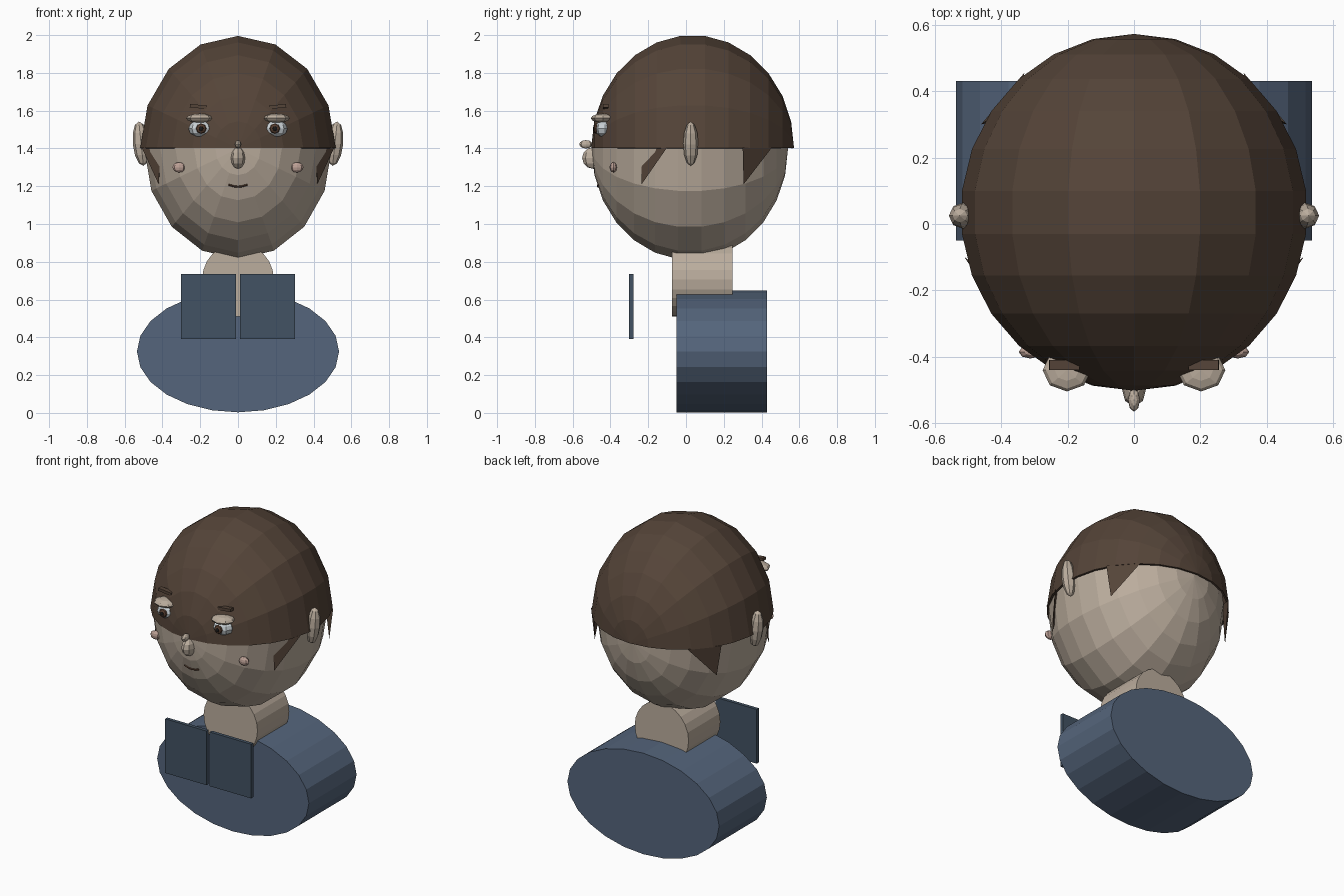
import bpy, bmesh
from math import radians
from mathutils import Matrix, Vector

if "Cube" in bpy.data.objects:
    bpy.data.objects.remove(bpy.data.objects["Cube"])


def material(name, rgb):
    m = bpy.data.materials.new(name)
    m.diffuse_color = (*rgb, 1)
    m.use_nodes = True
    m.node_tree.nodes["Principled BSDF"].inputs["Base Color"].default_value = m.diffuse_color
    return m


SKIN = material("skin", (0.5, 0.42, 0.34))
HAIR = material("hair", (0.09, 0.058, 0.04))
CLOTH = material("cloth", (0.09, 0.13, 0.2))
DARK_CLOTH = material("dark_cloth", (0.055, 0.085, 0.125))
WHITE = material("eye_white", (0.6, 0.65, 0.68))
BROWN = material("iris", (0.1, 0.05, 0.03))
BLACK = material("pupil", (0.01, 0.01, 0.01))
BLUSH = material("blush", (0.5, 0.35, 0.3))


def finish(bm, name, mat):
    bmesh.ops.recalc_face_normals(bm, faces=bm.faces)
    me = bpy.data.meshes.new(name)
    bm.to_mesh(me)
    bm.free()
    me.materials.append(mat)
    ob = bpy.data.objects.new(name, me)
    bpy.context.collection.objects.link(ob)
    return ob


def place(loc, size, rot=(0, 0, 0)):
    m = Matrix.Translation(loc)
    for a, axis in zip(rot, "XYZ"):
        m = m @ Matrix.Rotation(radians(a), 4, axis)
    return m @ Matrix.Diagonal((*size, 1))


def ball(name, loc, radii, mat, seg=8, rings=6, rot=(0, 0, 0), poles_y=False, cut=None):
    bm = bmesh.new()
    turn = Matrix.Rotation(radians(90), 4, 'X') if poles_y else Matrix()
    bmesh.ops.create_uvsphere(bm, u_segments=seg, v_segments=rings, radius=1,
                              matrix=place(loc, radii, rot) @ turn)
    if cut is not None:
        bmesh.ops.bisect_plane(bm, geom=bm.verts[:] + bm.edges[:] + bm.faces[:], dist=1e-4,
                               plane_co=(0, 0, cut), plane_no=(0, 0, 1), clear_inner=True)
    return finish(bm, name, mat)


def box(name, loc, size, mat, rot=(0, 0, 0)):
    bm = bmesh.new()
    bmesh.ops.create_cube(bm, size=1, matrix=place(loc, size, rot))
    return finish(bm, name, mat)


def barrel(name, loc, radii, depth, mat):
    # elliptical cylinder lying along y
    bm = bmesh.new()
    bmesh.ops.create_cone(bm, cap_ends=True, segments=24, radius1=1, radius2=1, depth=1,
                          matrix=place(loc, (radii[0], depth, radii[1]))
                          @ Matrix.Rotation(radians(90), 4, 'X'))
    return finish(bm, name, mat)


def spike(name, a, b, tip, mat):
    # hanging lock of hair: tetrahedron with an inner corner
    mid = (Vector(a) + Vector(b)) / 2
    bm = bmesh.new()
    vs = [bm.verts.new(p) for p in (a, b, tip, (mid.x * 0.88, mid.y, mid.z))]
    for f in ((0, 1, 2), (0, 3, 2), (1, 3, 2), (0, 1, 3)):
        bm.faces.new([vs[i] for i in f])
    return finish(bm, name, mat)


# body and neck
barrel("torso", (0, 0.19, 0.325), (0.535, 0.322), 0.48, CLOTH)
barrel("neck", (0, 0.085, 0.705), (0.19, 0.195), 0.32, SKIN)

# head and hair cap
ball("head", (0, 0.02, 1.4), (0.5, 0.52, 0.59), SKIN, 16, 13, poles_y=True)
hair = ball("hair_cap", (0, 0.035, 1.4), (0.522, 0.537, 0.6), HAIR, 16, 13,
            poles_y=True, cut=1.402)
solid = hair.modifiers.new("thickness", 'SOLIDIFY')
solid.thickness = 0.012
solid.offset = -1

# nose and its bridge
ball("nose", (0, -0.49, 1.35), (0.038, 0.06, 0.058), SKIN)
ball("nose_bridge", (0, -0.53, 1.422), (0.018, 0.035, 0.022), SKIN)

# mouth
curve = bpy.data.curves.new("mouth", 'CURVE')
curve.dimensions = '3D'
curve.bevel_depth = 0.005
curve.bevel_resolution = 0
curve.use_fill_caps = True
line = curve.splines.new('POLY')
pts = [(-0.05, 1.208), (-0.025, 1.2), (0, 1.197), (0.025, 1.2), (0.05, 1.208)]
line.points.add(len(pts) - 1)
for p, (x, z) in zip(line.points, pts):
    p.co = (x, -0.467, z, 1)
curve.materials.append(BROWN)
bpy.context.collection.objects.link(bpy.data.objects.new("mouth", curve))

# paired parts
for side, s in (("left", -1), ("right", 1)):
    box(side + "_lapel", (s * 0.157, -0.29, 0.563), (0.292, 0.022, 0.345), DARK_CLOTH)
    ball(side + "_ear", (s * 0.513, 0.025, 1.425), (0.044, 0.04, 0.118), SKIN, rot=(0, s * 6, 0))
    ball(side + "_eye", (s * 0.198, -0.43, 1.505), (0.064, 0.052, 0.046), WHITE)
    ball(side + "_iris", (s * 0.195, -0.475, 1.505), (0.028, 0.014, 0.028), BROWN, poles_y=True)
    ball(side + "_pupil", (s * 0.195, -0.486, 1.505), (0.013, 0.007, 0.013), BLACK, poles_y=True)
    ball(side + "_eyelid", (s * 0.202, -0.44, 1.56), (0.073, 0.064, 0.024), SKIN)
    box(side + "_brow", (s * 0.21, -0.425, 1.622), (0.09, 0.03, 0.018), HAIR, rot=(0, -s * 6, 0))
    ball(side + "_cheek", (s * 0.312, -0.385, 1.3), (0.035, 0.02, 0.027), BLUSH)
    spike(side + "_front_lock", (s * 0.41, -0.237, 1.405), (s * 0.51, -0.1, 1.405),
          (s * 0.42, -0.235, 1.21), HAIR)
    spike(side + "_back_lock", (s * 0.46, 0.3, 1.405), (s * 0.33, 0.455, 1.405),
          (s * 0.43, 0.305, 1.21), HAIR)
